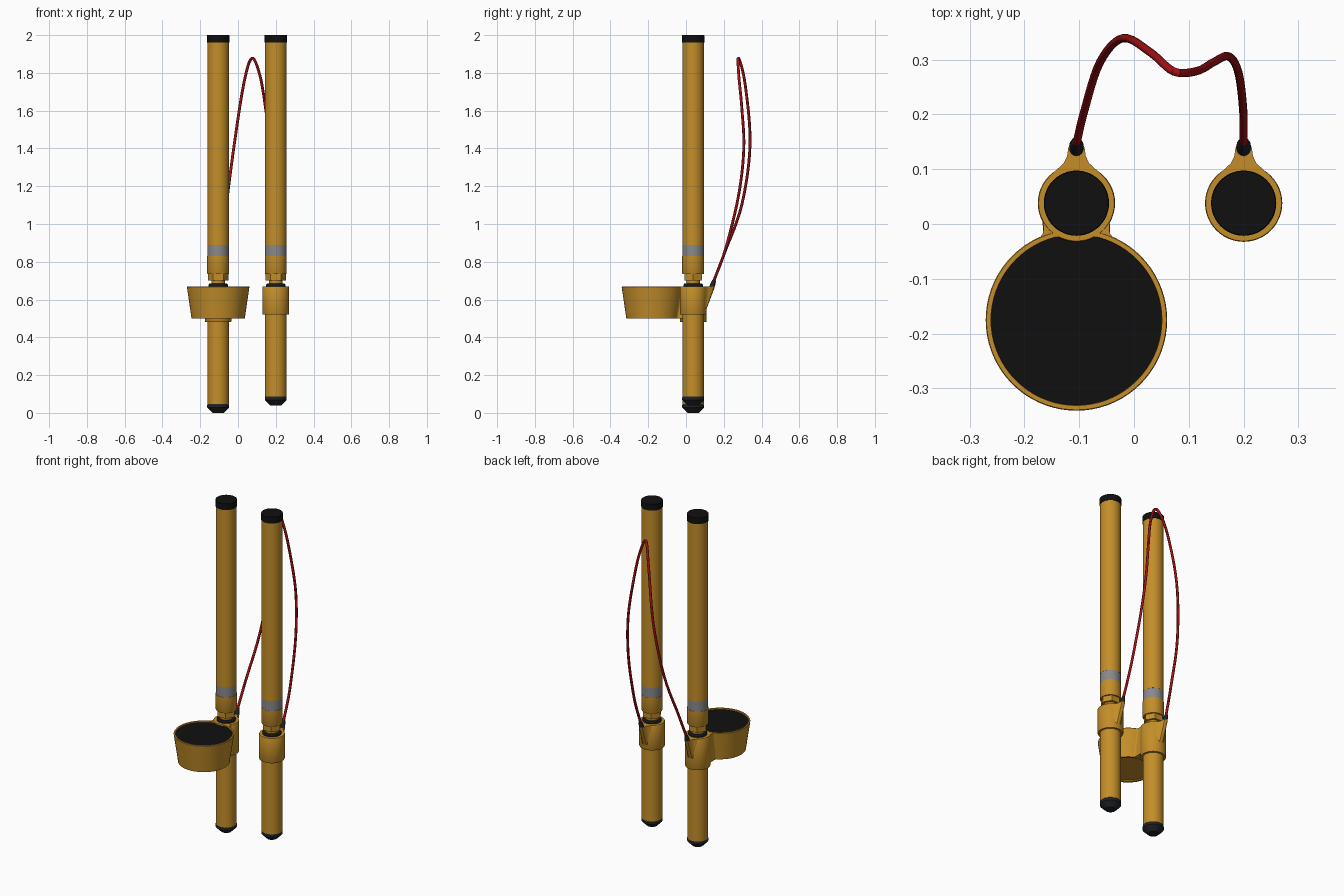
import bpy, bmesh, math
from mathutils import Vector

if "Cube" in bpy.data.objects:
    bpy.data.objects.remove(bpy.data.objects["Cube"])


def material(name, rgb):
    m = bpy.data.materials.new(name)
    m.diffuse_color = (*rgb, 1)
    m.use_nodes = True
    m.node_tree.nodes["Principled BSDF"].inputs["Base Color"].default_value = m.diffuse_color
    return m


GOLD = material("gold", (0.55, 0.27, 0.022))
BLACK = material("black", (0.005, 0.005, 0.005))
RUBBER = material("rubber", (0.014, 0.016, 0.019))
GREY = material("grey", (0.25, 0.25, 0.25))
RED = material("red", (0.38, 0.006, 0.008))


def finish(name, bm, mat):
    bmesh.ops.recalc_face_normals(bm, faces=bm.faces)
    me = bpy.data.meshes.new(name)
    bm.to_mesh(me)
    bm.free()
    me.materials.append(mat)
    ob = bpy.data.objects.new(name, me)
    bpy.context.collection.objects.link(ob)
    bpy.ops.object.select_all(action='DESELECT')
    ob.select_set(True)
    bpy.context.view_layer.objects.active = ob
    bpy.ops.object.shade_smooth_by_angle(angle=math.radians(30))
    return ob


def loft(name, rings, mat):
    """Skin a stack of closed rings and cap both ends."""
    bm = bmesh.new()
    vs = [[bm.verts.new(p) for p in r] for r in rings]
    n = len(vs[0])
    for a, b in zip(vs, vs[1:]):
        for i in range(n):
            j = (i + 1) % n
            bm.faces.new((a[i], a[j], b[j], b[i]))
    bm.faces.new(vs[0])
    bm.faces.new(vs[-1])
    return finish(name, bm, mat)


def lathe(name, cx, cy, profile, mat, n=48):
    rings = [[(cx + r * math.cos(2 * math.pi * i / n),
               cy + r * math.sin(2 * math.pi * i / n), z) for i in range(n)]
             for r, z in profile]
    return loft(name, rings, mat)


def mirrored(half):
    return half + [(-x, y) for x, y in reversed(half)]


PY = 0.038  # depth of both pole axes


def pole(side, cx, foot_z, clamp_z):
    def part(name, profile, mat, n=48):
        lathe(f"{side}_{name}", cx, PY, profile, mat, n)

    # pointed foot and lower tube
    z = foot_z
    part("foot", [(0.016, z + 0.004), (0.02, z), (0.03, z), (0.054, z + 0.024), (0.058, z + 0.028),
                  (0.058, z + 0.042), (0.055, z + 0.047)], RUBBER)
    part("lower_tube", [(0.057, z + 0.046), (0.057, 0.665)], GOLD)
    # clamp, seal, neck, hex nut
    part("clamp", [(0.069, clamp_z), (0.0705, clamp_z + 0.003), (0.0705, 0.667), (0.069, 0.67)], GOLD)
    part("seal", [(0.052, 0.668), (0.052, 0.678), (0.047, 0.684)], RUBBER)
    part("neck", [(0.036, 0.68), (0.036, 0.74)], GOLD)
    part("hex_nut", [(0.054, 0.7), (0.054, 0.736)], GOLD, 6)
    # sleeve, grey band, upper tube, cap
    part("sleeve", [(0.056, 0.734), (0.058, 0.738), (0.058, 0.83)], GOLD)
    part("band", [(0.0565, 0.83), (0.0565, 0.89)], GREY)
    part("upper_tube", [(0.057, 0.89), (0.057, 1.962)], GOLD)
    part("cap", [(0.0595, 1.962), (0.0595, 1.998), (0.058, 2.0)], BLACK)

    # flared cable lug tapering down into the clamp
    top = mirrored([(0.058, 0.035), (0.047, 0.051), (0.035, 0.062), (0.023, 0.073), (0.017, 0.086),
                    (0.015, 0.1), (0.011, 0.111), (0.004, 0.116)])
    low = [(x, min(y, math.sqrt(0.069 ** 2 - x * x))) for x, y in top]
    loft(f"{side}_cable_lug", [[(cx + x, PY + y, 0.545) for x, y in low],
                               [(cx + x, PY + y, 0.67) for x, y in top]], GOLD)
    # tilted cable plug
    plug = lathe(f"{side}_cable_plug", 0, 0, [(0.013, -0.02), (0.013, 0.018), (0.009, 0.036)], RUBBER, 16)
    plug.location = (cx, PY + 0.1, 0.67)
    plug.rotation_euler = (math.radians(-20), 0, 0)


pole("left", -0.105, 0.0, 0.482)
pole("right", 0.2, 0.04, 0.52)

# tapered pod with a recessed black panel
BX, BY = -0.105, -0.175
lathe("pod", BX, BY, [(0.125, 0.505), (0.13, 0.5), (0.141, 0.5), (0.1655, 0.667), (0.164, 0.67),
                      (0.156, 0.67), (0.155, 0.655)], GOLD, 72)
lathe("pod_panel", BX, BY, [(0.1555, 0.653), (0.1555, 0.663)], BLACK, 72)

# web joining pod and left clamp
web_top = mirrored([(0.067, 0.03), (0.062, 0.01), (0.06, -0.006), (0.061, -0.017), (0.066, -0.024)])
web_low = [(x, y if y > -0.005 else y - 0.027) for x, y in web_top]
loft("pod_web", [[(BX + x, y, 0.5) for x, y in web_low],
                 [(BX + x, y, 0.669) for x, y in web_top]], GOLD)

# looping cable
path = [(-0.105, 0.146, 0.695), (-0.091, 0.205, 0.85), (-0.062, 0.295, 1.1), (-0.02, 0.339, 1.42),
        (0.03, 0.313, 1.74), (0.073, 0.278, 1.878), (0.115, 0.279, 1.79), (0.145, 0.295, 1.62),
        (0.172, 0.306, 1.4), (0.19, 0.278, 1.15), (0.199, 0.21, 0.87), (0.2, 0.146, 0.695)]
pts = [Vector(p) for p in path]
pts = [2 * pts[0] - pts[1]] + pts + [2 * pts[-1] - pts[-2]]
line = []
for p0, p1, p2, p3 in zip(pts, pts[1:], pts[2:], pts[3:]):
    for k in range(6):
        t = k / 6
        line.append(0.5 * (2 * p1 + (p2 - p0) * t + (2 * p0 - 5 * p1 + 4 * p2 - p3) * t * t
                           + (3 * p1 - p0 - 3 * p2 + p3) * t ** 3))
line.append(pts[-2])
rings = []
u = Vector((1, 0, 0))
for i, p in enumerate(line):
    d = (line[min(i + 1, len(line) - 1)] - line[max(i - 1, 0)]).normalized()
    u = (u - d * u.dot(d)).normalized()
    v = d.cross(u)
    rings.append([p + 0.0075 * (u * math.cos(a) + v * math.sin(a))
                  for a in (2 * math.pi * k / 12 for k in range(12))])
loft("cable", rings, RED)
